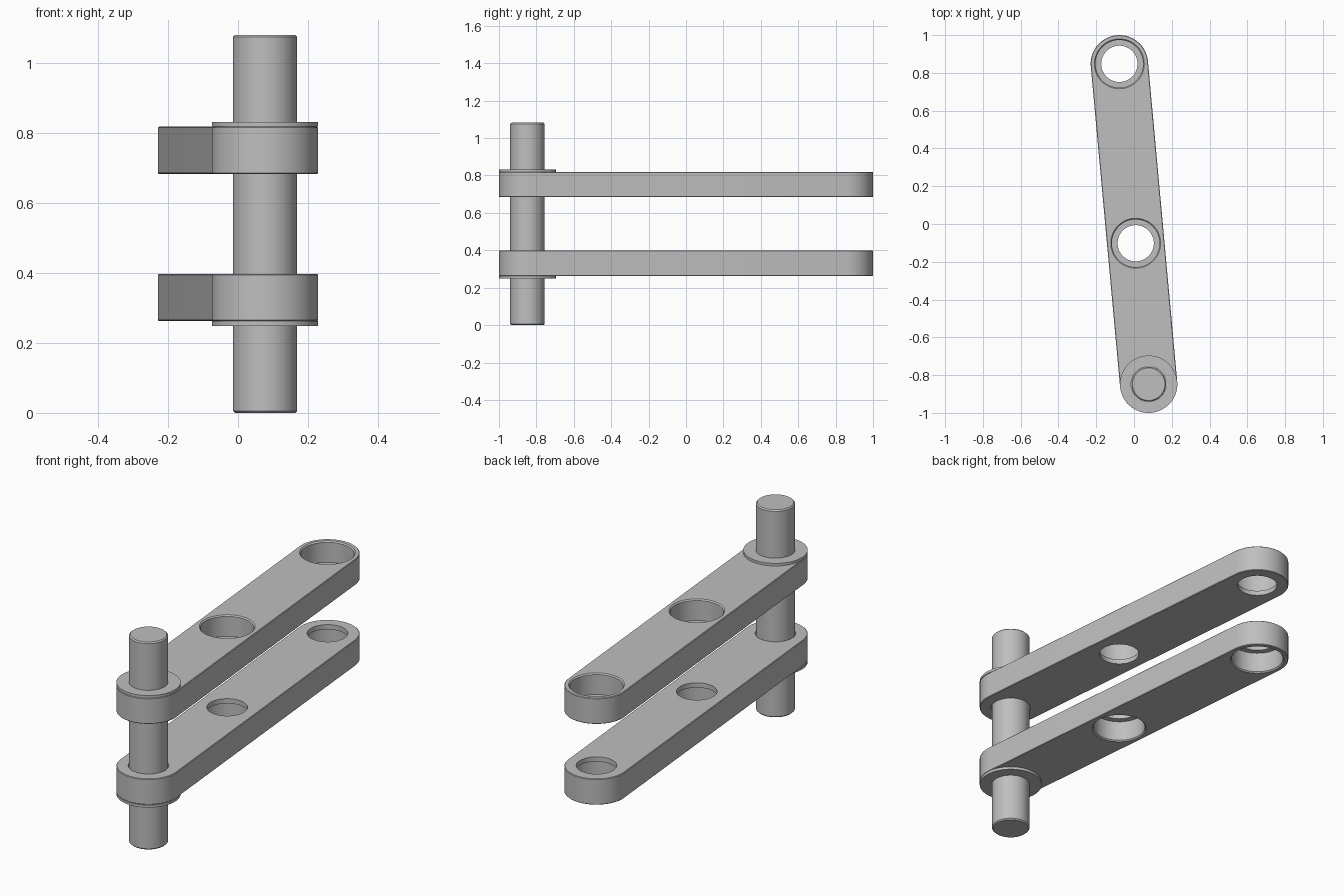
import bpy, bmesh, math

if "Cube" in bpy.data.objects:
    bpy.data.objects.remove(bpy.data.objects["Cube"])

MID = 0.541                                    # height of the symmetry plane
PIN = (0.0775, -0.848)
FAR = (-0.0775, 0.848)
CENTRE = (0.009, -0.102)
SEG = 72
INNER, LIP, OUTER = 0.143, 0.168, 0.278        # arm heights above the plane

steel = bpy.data.materials.new("steel grey")
steel.diffuse_color = (0.52, 0.52, 0.52, 1)
steel.use_nodes = True
steel.node_tree.nodes["Principled BSDF"].inputs["Base Color"].default_value = steel.diffuse_color


def make_object(name, bm):
    bmesh.ops.recalc_face_normals(bm, faces=bm.faces)
    mesh = bpy.data.meshes.new(name)
    bm.to_mesh(mesh)
    bm.free()
    mesh.materials.append(steel)
    obj = bpy.data.objects.new(name, mesh)
    obj.location.z = MID
    bpy.context.collection.objects.link(obj)
    return obj


def lathe(name, profile, centre, closed=False):
    """Turn an (r, z) profile; open profiles get flat end caps."""
    bm = bmesh.new()
    rings = []
    for r, z in profile:
        rings.append([bm.verts.new((centre[0] + r * math.cos(2 * math.pi * i / SEG),
                                    centre[1] + r * math.sin(2 * math.pi * i / SEG), z))
                      for i in range(SEG)])
    pairs = list(zip(rings, rings[1:]))
    if closed:
        pairs.append((rings[-1], rings[0]))
    else:
        bm.faces.new(rings[0])
        bm.faces.new(rings[-1])
    for a, b in pairs:
        for i in range(SEG):
            j = (i + 1) % SEG
            bm.faces.new((a[i], a[j], b[j], b[i]))
    return make_object(name, bm)


def capsule(name, r, z0, z1, chamfer):
    """Round-ended bar between the pin and the far hole."""
    bm = bmesh.new()
    heading = math.atan2(FAR[1] - PIN[1], FAR[0] - PIN[0])
    half = SEG // 2
    rings = []
    for rr, z in ((r - chamfer, z0), (r, z0 + chamfer), (r, z1 - chamfer), (r - chamfer, z1)):
        ring = []
        for c, start in ((FAR, heading - math.pi / 2), (PIN, heading + math.pi / 2)):
            for i in range(half + 1):
                a = start + math.pi * i / half
                ring.append(bm.verts.new((c[0] + rr * math.cos(a), c[1] + rr * math.sin(a), z)))
        rings.append(ring)
    bm.faces.new(rings[0])
    bm.faces.new(rings[-1])
    n = len(rings[0])
    for a, b in zip(rings, rings[1:]):
        for i in range(n):
            j = (i + 1) % n
            bm.faces.new((a[i], a[j], b[j], b[i]))
    return make_object(name, bm)


def finish(obj, mirrored=True):
    bpy.ops.object.select_all(action='DESELECT')
    obj.select_set(True)
    bpy.context.view_layer.objects.active = obj
    if mirrored:
        mod = obj.modifiers.new("mirror", 'MIRROR')
        mod.use_axis = (False, False, True)
        mod.use_mirror_merge = False
        bpy.ops.object.modifier_apply(modifier=mod.name)
    bpy.ops.object.shade_smooth_by_angle(angle=math.radians(30))


# Arms: round-ended bars with three stepped bores, mirrored top to bottom
arms = capsule("arms", 0.152, INNER, OUTER, 0.003)
bpy.context.view_layer.objects.active = arms
for centre in (PIN, CENTRE, FAR):
    cutter = lathe("bore_cutter", [(0.096, INNER - 0.05), (0.096, LIP), (0.126, LIP),
                                   (0.126, OUTER - 0.006), (0.132, OUTER), (0.132, OUTER + 0.05)],
                   centre)
    cutter.hide_render = True
    cut = arms.modifiers.new("bore", 'BOOLEAN')
    cut.operation = 'DIFFERENCE'
    cut.solver = 'EXACT'
    cut.object = cutter
    bpy.ops.object.modifier_apply(modifier=cut.name)
    bpy.data.objects.remove(cutter)
finish(arms)

# Flanged bushings: sleeve in the bore plus a thin collar on the outer face
bushings = lathe("flanged_bushings", [(0.093, LIP + 0.001), (0.125, LIP + 0.001), (0.125, OUTER + 0.0005),
                                      (0.152, OUTER + 0.0005), (0.152, 0.292), (0.093, 0.292)],
                 PIN, closed=True)
finish(bushings)

# Pin: full-height shaft with chamfered ends
pin = lathe("pivot_pin", [(0.086, -MID), (0.092, 0.006 - MID),
                          (0.092, MID - 0.006), (0.086, MID)], PIN)
finish(pin, mirrored=False)
